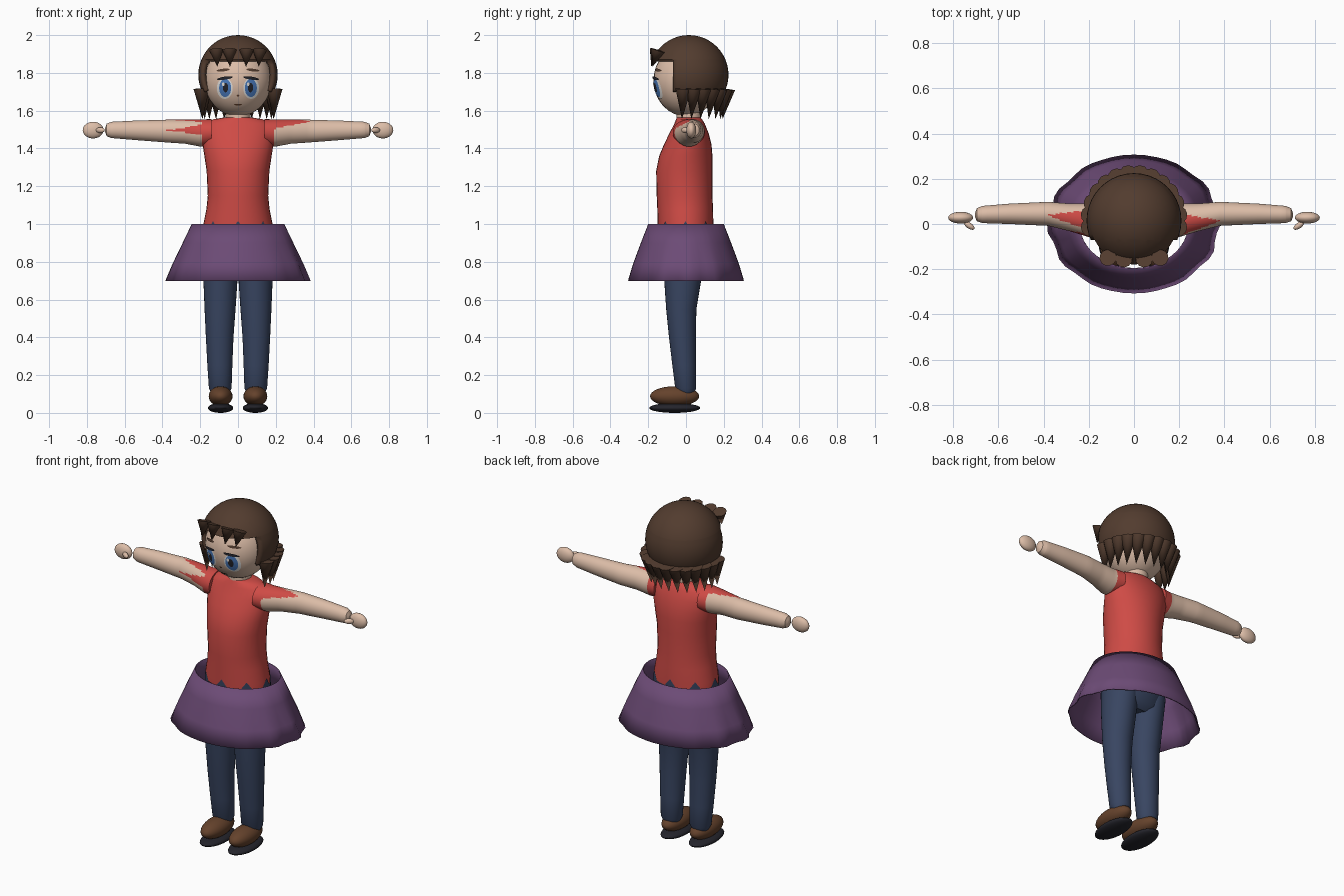
import bpy, bmesh, math
from mathutils import Vector, Matrix

if "Cube" in bpy.data.objects:
    bpy.data.objects.remove(bpy.data.objects["Cube"])


def material(name, rgb):
    m = bpy.data.materials.new(name)
    m.diffuse_color = (*rgb, 1)
    m.use_nodes = True
    m.node_tree.nodes["Principled BSDF"].inputs["Base Color"].default_value = m.diffuse_color
    return m


SKIN = material("skin", (0.72, 0.51, 0.39))
HAIR = material("hair_brown", (0.085, 0.045, 0.028))
RED = material("shirt_red", (0.62, 0.07, 0.06))
PURPLE = material("skirt_purple", (0.15, 0.07, 0.18))
NAVY = material("trouser_navy", (0.04, 0.06, 0.12))
LEATHER = material("shoe_brown", (0.13, 0.055, 0.025))
BLACK = material("near_black", (0.018, 0.018, 0.025))
BLUE = material("iris_blue", (0.07, 0.2, 0.52))
WHITE = material("eye_white", (0.85, 0.83, 0.8))


def finish(bm, name, mats, angle=40):
    bmesh.ops.recalc_face_normals(bm, faces=bm.faces)
    me = bpy.data.meshes.new(name)
    bm.to_mesh(me)
    bm.free()
    for m in mats:
        me.materials.append(m)
    for p in me.polygons:
        p.use_smooth = True
    me.set_sharp_from_angle(angle=math.radians(angle))
    ob = bpy.data.objects.new(name, me)
    bpy.context.collection.objects.link(ob)
    return ob


def skin_rings(bm, rings, caps=True):
    vs = [[bm.verts.new(p) for p in r] for r in rings]
    n = len(vs[0])
    for a, b in zip(vs, vs[1:]):
        for i in range(n):
            j = (i + 1) % n
            bm.faces.new((a[i], a[j], b[j], b[i]))
    if caps:
        bm.faces.new(vs[0])
        bm.faces.new(vs[-1])


def ring(cx, rx, y0, y1, z, n=32):
    # elliptical section in plan, from front edge y0 to back edge y1
    return [(cx + rx * math.cos(t), (y0 + y1) / 2 + (y1 - y0) / 2 * math.sin(t), z)
            for t in (2 * math.pi * i / n for i in range(n))]


def ellipsoid(name, loc, radii, mat, rot=0):
    bm = bmesh.new()
    bmesh.ops.create_uvsphere(bm, u_segments=32, v_segments=16, radius=1)
    bm.transform(Matrix.Translation(loc) @ Matrix.Rotation(rot, 4, 'Z')
                 @ Matrix.Diagonal((*radii, 1)))
    return finish(bm, name, [mat])


def lock(name, base, tip, r):
    # cone of hair from base centre to tip
    base, tip = Vector(base), Vector(tip)
    d = tip - base
    bm = bmesh.new()
    bmesh.ops.create_cone(bm, cap_ends=True, segments=12, radius1=r, radius2=0, depth=d.length)
    bm.transform(Matrix.Translation((base + tip) / 2) @ d.to_track_quat('Z', 'Y').to_matrix().to_4x4())
    return finish(bm, name, [HAIR])


# Head and neck
HC, HR = Vector((0, 0, 1.76)), Vector((0.178, 0.172, 0.19))
ellipsoid("head", HC, HR, SKIN)
bm = bmesh.new()
skin_rings(bm, [ring(0, 0.065, -0.05, 0.08, z) for z in (1.5, 1.64)])
finish(bm, "neck", [SKIN])


# Face details are thin patches that follow the head
def face_patch(name, cx, cz, rx, rz, off, mat, tilt=0):
    bm = bmesh.new()

    def point(k, t):
        u, w = k * rx * math.cos(t), k * rz * math.sin(t)
        x = cx + u * math.cos(tilt) - w * math.sin(tilt)
        z = cz + u * math.sin(tilt) + w * math.cos(tilt)
        s = 1 - (x / HR.x) ** 2 - ((z - HC.z) / HR.z) ** 2
        return (x, HC.y - HR.y * math.sqrt(max(s, 0)) - off, z)
    n = 24
    skin_rings(bm, [[point(k, 2 * math.pi * i / n) for i in range(n)]
                    for k in (1, 0.66, 0.33, 0.02)], caps=False)
    finish(bm, name, [mat])


for s in (-1, 1):
    face_patch("eye_white", s * 0.07, 1.718, 0.042, 0.056, 0.003, WHITE)
    face_patch("iris", s * 0.068, 1.72, 0.032, 0.048, 0.005, BLUE)
    face_patch("pupil", s * 0.066, 1.722, 0.014, 0.025, 0.007, BLACK)
    face_patch("eye_glint", s * 0.066 - 0.012, 1.74, 0.007, 0.009, 0.009, WHITE)
    face_patch("eyelash", s * 0.07, 1.772, 0.042, 0.008, 0.009, BLACK, -s * 0.15)
    face_patch("eyebrow", s * 0.078, 1.815, 0.035, 0.007, 0.005, HAIR, -s * 0.1)
face_patch("mouth", 0, 1.632, 0.022, 0.004, 0.004, LEATHER)
face_patch("nose", 0, 1.68, 0.007, 0.005, 0.005, LEATHER)

# Hair cap: sphere opened in front of the face and at the nape
bm = bmesh.new()
bmesh.ops.create_uvsphere(bm, u_segments=40, v_segments=24, radius=0.21)
bm.transform(Matrix.Translation((0, 0.015, 1.79)))
for co, no in (((0, -0.07, 0), (0, 1, 0)), ((0, 0, 1.87), (0, 0, 1)), ((0, 0, 1.7), (0, 0, 1))):
    bmesh.ops.bisect_plane(bm, geom=bm.verts[:] + bm.edges[:] + bm.faces[:],
                           plane_co=co, plane_no=no)
cut = []
for f in bm.faces:
    c = f.calc_center_median()
    if c.z < 1.7 or (c.y < -0.07 and c.z < 1.87):
        cut.append(f)
bmesh.ops.delete(bm, geom=cut, context='FACES')
cap = finish(bm, "hair_cap", [HAIR])
mod = cap.modifiers.new("thickness", 'SOLIDIFY')
mod.thickness, mod.offset = 0.025, -1

# Hair locks round the back and the fringe
for i in range(14):
    a = math.radians(-8 + 196 * i / 13)
    c, s = math.cos(a), math.sin(a)
    lock("back_lock", (0.195 * c, 0.015 + 0.205 * s, 1.715), (0.19 * c, 0.005 + 0.19 * s, 1.555), 0.042)
for x in (-0.115, -0.045, 0.045, 0.115):
    y = 0.6 * x * x
    lock("fringe_lock", (x, -0.157 + y, 1.92), (x * 0.95, -0.185 + y, 1.833), 0.038)

# Shirt body
bm = bmesh.new()
BODY = [(0.95, 0.186, -0.148, 0.145), (1.0, 0.183, -0.15, 0.145), (1.08, 0.167, -0.152, 0.143),
        (1.15, 0.16, -0.155, 0.14), (1.28, 0.166, -0.158, 0.14), (1.36, 0.178, -0.142, 0.14),
        (1.42, 0.187, -0.117, 0.135), (1.48, 0.19, -0.088, 0.12), (1.53, 0.18, -0.062, 0.1),
        (1.555, 0.13, -0.052, 0.085), (1.565, 0.065, -0.048, 0.075)]
skin_rings(bm, [ring(0, rx, y0, y1, z) for z, rx, y0, y1 in BODY])
finish(bm, "shirt_body", [RED])

# Arms with pointed sleeve wedges: (centre angle, half width) from the front upward
ARM = [(0.14, 1.485, 0.07, -0.07, 0.1), (0.2, 1.482, 0.072, -0.058, 0.09),
       (0.28, 1.489, 0.064, -0.033, 0.09), (0.38, 1.492, 0.06, -0.008, 0.098),
       (0.55, 1.496, 0.051, 0.0, 0.09), (0.67, 1.498, 0.043, 0.004, 0.08),
       (0.695, 1.498, 0.033, 0.012, 0.07), (0.703, 1.498, 0.012, 0.03, 0.05)]
WEDGES = {-1: [(85, 38), (10, 22)], 1: [(62, 48)]}
for s in (-1, 1):
    side = "left" if s < 0 else "right"
    rows = []
    for a, b in zip(ARM, ARM[1:]):
        rows += [[p + (q - p) * k / 6 for p, q in zip(a, b)] for k in range(6)]
    rows.append(ARM[-1])
    bm = bmesh.new()
    n = 48
    skin_rings(bm, [[(s * x, (y0 + y1) / 2 - (y1 - y0) / 2 * math.cos(t), zc + rz * math.sin(t))
                     for t in (2 * math.pi * i / n for i in range(n))]
                    for x, zc, rz, y0, y1 in rows])
    for f in bm.faces:
        c = f.calc_center_median()
        x = abs(c.x)
        k = min(max((x - 0.14) / 0.24, 0), 1)
        deg = math.degrees(math.atan2((c.z - 1.487) / 0.065, (0.015 + 0.03 * k - c.y) / 0.07))
        if x < 0.19 or any(abs(deg - m) < w * (0.39 - x) / 0.19 for m, w in WEDGES[s]):
            f.material_index = 1
    finish(bm, side + "_arm", [SKIN, RED])
    ellipsoid(side + "_hand", (s * 0.767, 0.028, 1.497), (0.055, 0.026, 0.044), SKIN)
    ellipsoid(side + "_thumb", (s * 0.729, -0.007, 1.497), (0.027, 0.013, 0.015), SKIN, s * 0.6)

# Trousers: hips, toothed waist, legs
bm = bmesh.new()
skin_rings(bm, [ring(0, rx, y0, y1, z) for z, rx, y0, y1 in
                [(0.74, 0.15, -0.09, 0.06), (0.77, 0.178, -0.115, 0.095),
                 (0.86, 0.186, -0.135, 0.13), (0.96, 0.184, -0.146, 0.143)]])
finish(bm, "hips", [NAVY])
bm = bmesh.new()
low, top = ring(0, 0.189, -0.152, 0.149, 0.92), ring(0, 0.188, -0.154, 0.149, 0.97)
top = [(x, y, z + (0.045 if i % 4 == 0 else 0)) for i, (x, y, z) in enumerate(top)]
skin_rings(bm, [low, top], caps=False)
finish(bm, "waistband", [NAVY])
LEG = [(0.85, 0.092, 0.092, -0.125, 0.11), (0.7, 0.093, 0.09, -0.115, 0.08),
       (0.55, 0.095, 0.082, -0.105, 0.055), (0.4, 0.097, 0.073, -0.09, 0.052),
       (0.25, 0.096, 0.066, -0.072, 0.053), (0.13, 0.094, 0.06, -0.057, 0.054),
       (0.1, 0.094, 0.045, -0.04, 0.04)]
for s in (-1, 1):
    side = "left" if s < 0 else "right"
    bm = bmesh.new()
    skin_rings(bm, [ring(s * cx, rx, y0, y1, z) for z, cx, rx, y0, y1 in LEG])
    finish(bm, side + "_leg", [NAVY])
    ellipsoid(side + "_shoe", (s * 0.092, -0.06, 0.088), (0.063, 0.13, 0.053), LEATHER)
    ellipsoid(side + "_sole", (s * 0.092, -0.06, 0.026), (0.067, 0.135, 0.026), BLACK)

# Skirt: open flared shell, rippled at the sides of the hem
bm = bmesh.new()
rows = []
for z, rx, ry, wave in ((1.0, 0.245, 0.2, 0), (0.9, 0.292, 0.239, 0.003),
                        (0.79, 0.342, 0.28, 0.012), (0.7, 0.377, 0.307, 0.02)):
    pts = []
    for i in range(48):
        t = 2 * math.pi * i / 48
        k = 1 + wave * math.cos(t) ** 2 * (1 if i % 4 < 2 else -1)
        pts.append((rx * k * math.cos(t), ry * k * math.sin(t), z))
    rows.append(pts)
skin_rings(bm, rows, caps=False)
skirt = finish(bm, "skirt", [PURPLE])
mod = skirt.modifiers.new("thickness", 'SOLIDIFY')
mod.thickness, mod.offset = 0.006, -1
